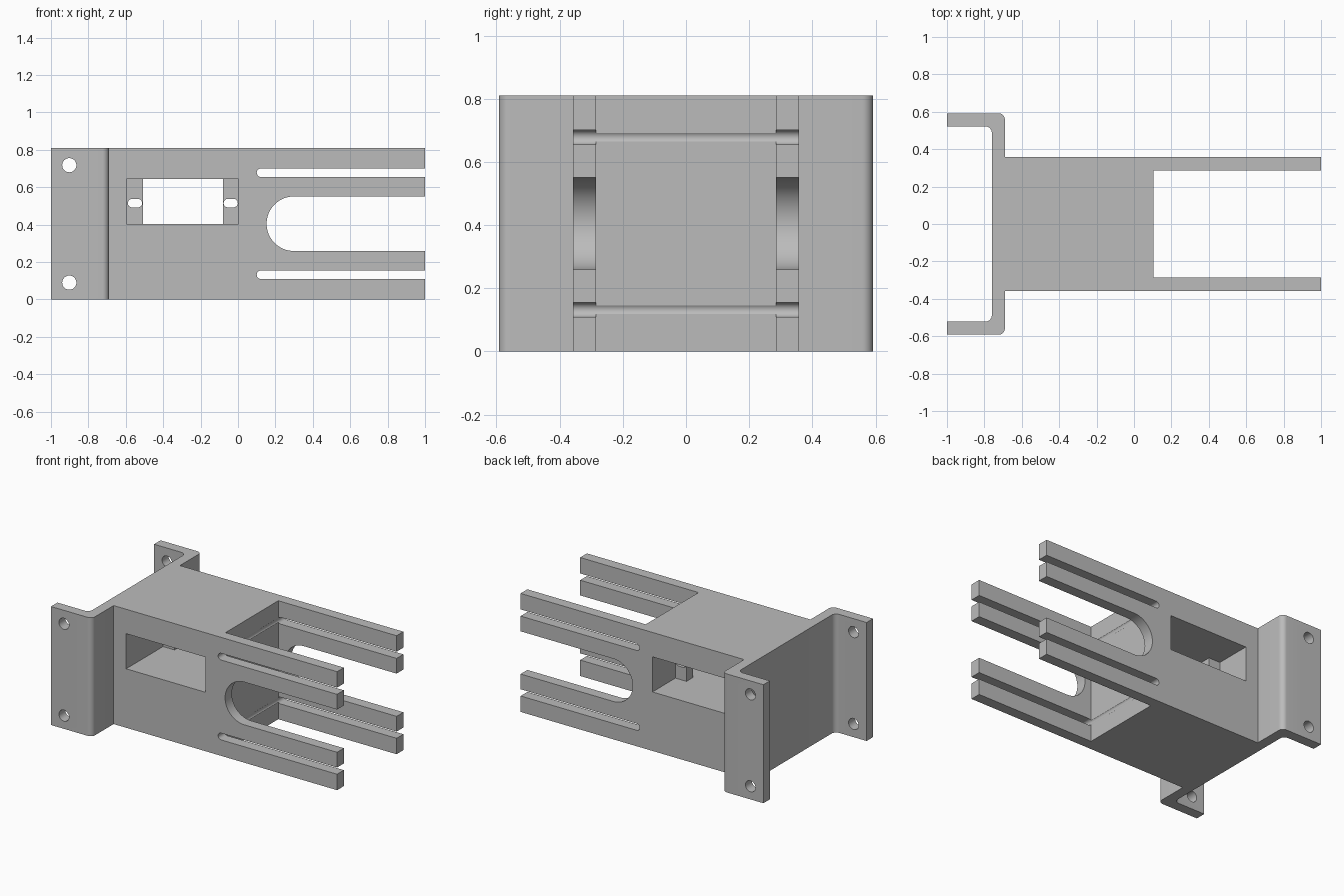
import bpy, bmesh, math

if "Cube" in bpy.data.objects:
    bpy.data.objects.remove(bpy.data.objects["Cube"])

H = 0.81          # overall height
T = 0.07          # sheet thickness

grey = bpy.data.materials.new("light_grey")
grey.diffuse_color = (0.5, 0.5, 0.5, 1)
grey.use_nodes = True
grey.node_tree.nodes["Principled BSDF"].inputs["Base Color"].default_value = grey.diffuse_color


def prism(name, pts, axis, lo, hi):
    """Extrude a closed outline along z (points are x, y) or y (points are x, z)."""
    bm = bmesh.new()
    place = (lambda p: (p[0], p[1], lo)) if axis == "z" else (lambda p: (p[0], lo, p[1]))
    face = bm.faces.new([bm.verts.new(place(p)) for p in pts])
    new = bmesh.ops.extrude_face_region(bm, geom=[face])["geom"]
    step = (0, 0, hi - lo) if axis == "z" else (0, hi - lo, 0)
    bmesh.ops.translate(bm, vec=step, verts=[v for v in new if isinstance(v, bmesh.types.BMVert)])
    bmesh.ops.recalc_face_normals(bm, faces=bm.faces)
    mesh = bpy.data.meshes.new(name)
    bm.to_mesh(mesh)
    bm.free()
    mesh.materials.append(grey)
    ob = bpy.data.objects.new(name, mesh)
    bpy.context.collection.objects.link(ob)
    return ob


def arc(cx, cy, r, a0, a1, n=8):
    return [(cx + r * math.cos(math.radians(a0 + (a1 - a0) * i / n)),
             cy + r * math.sin(math.radians(a0 + (a1 - a0) * i / n))) for i in range(n + 1)]


def rect(x0, x1, z0, z1):
    return [(x0, z0), (x1, z0), (x1, z1), (x0, z1)]


def pill(x0, x1, z, r):
    return arc(x1 - r, z, r, -90, 90) + arc(x0 + r, z, r, 90, 270)


def open_slot(x0, z, r, n):
    """Slot with a round inner end, running out past the finger tips."""
    return arc(x0 + r, z, r, 90, 270, n) + [(1.1, z - r), (1.1, z + r)]


def cut(ob, outlines):
    """Cut outlines right through the object along y."""
    for pts in outlines:
        cutter = prism("cutter", pts, "y", -0.8, 0.8)
        mod = ob.modifiers.new("cut", "BOOLEAN")
        mod.operation, mod.solver, mod.object = "DIFFERENCE", "EXACT", cutter
        bpy.context.view_layer.objects.active = ob
        bpy.ops.object.modifier_apply(modifier=mod.name)
        bpy.data.objects.remove(cutter)


def smooth(ob):
    bpy.ops.object.select_all(action="DESELECT")
    ob.select_set(True)
    bpy.context.view_layer.objects.active = ob
    bpy.ops.object.shade_smooth_by_angle(angle=math.radians(30))


# Bracket body: half of the plan outline, mirrored across y
half = [(0.105, 0.285), (1.0, 0.285), (1.0, 0.358), (-0.69, 0.358)]
half += arc(-0.725, 0.557, 0.035, 0, 90)
half += [(-1.0, 0.592), (-1.0, 0.592 - T)]
half += arc(-0.795, 0.487, 0.035, 90, 0)
outline = half + [(x, -y) for x, y in reversed(half)]
body = prism("bracket_body", outline, "z", 0, H)

# Window, finger slots and mounting holes
cut(body, [
    rect(-0.595, 0.003, 0.403, 0.643),
    open_slot(0.153, 0.405, 0.146, 32),
    open_slot(0.10, 0.132, 0.023, 12),
    open_slot(0.10, 0.678, 0.023, 12),
    arc(-0.902, 0.09, 0.038, 0, 345, 23),
    arc(-0.902, 0.718, 0.038, 0, 345, 23),
])
smooth(body)

# Slotted tabs inside the window
for name, x0, x1, s0, s1 in (("left_tab", -0.595, -0.508, -0.589, -0.512),
                             ("right_tab", -0.081, 0.003, -0.077, -0.001)):
    tab = prism(name, rect(x0, x1, 0.403, 0.643), "y", 0.04, 0.11)
    cut(tab, [pill(s0, s1, 0.515, 0.023)])
    smooth(tab)
